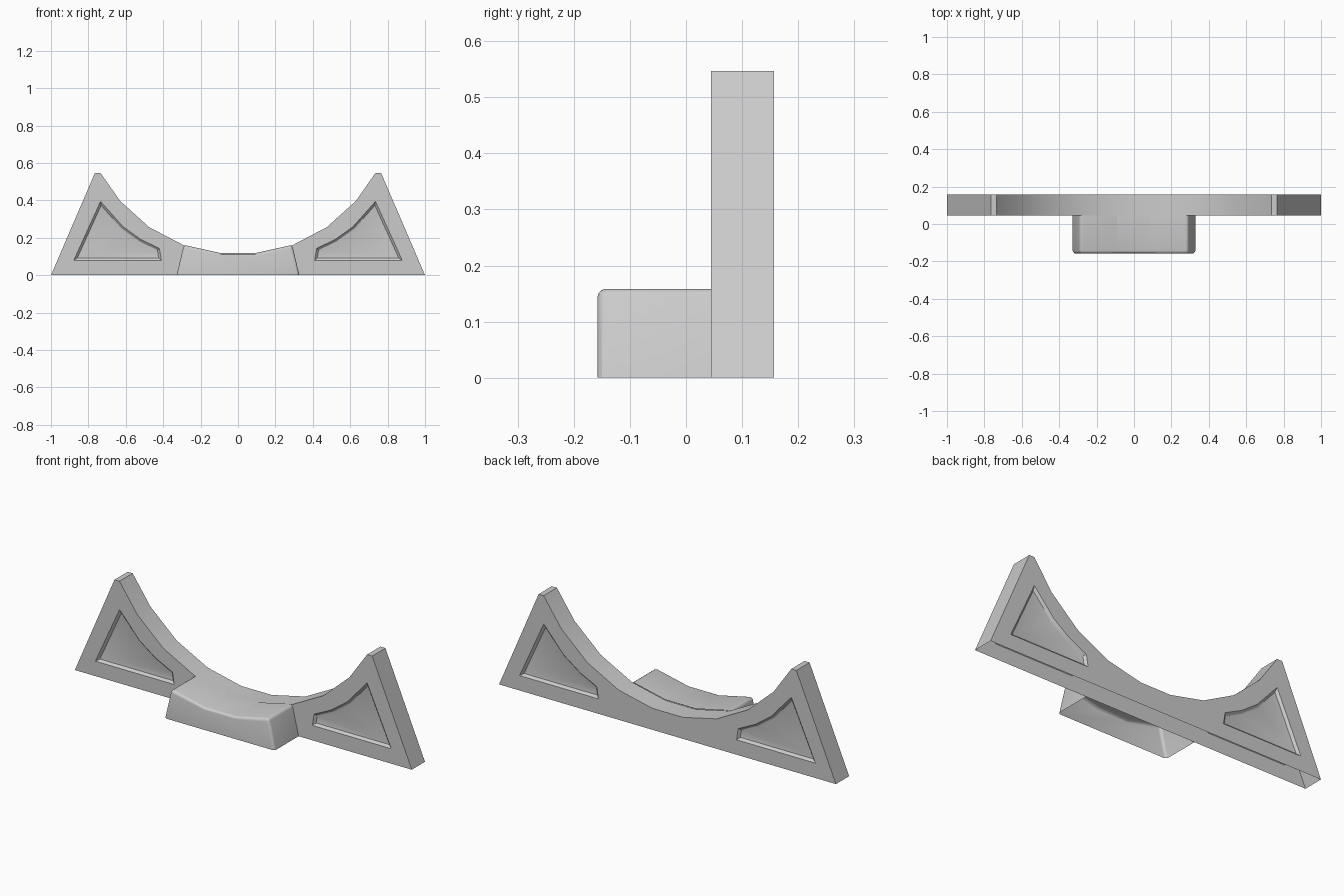
import bpy, bmesh, math

cube = bpy.data.objects.get("Cube")
if cube:
    bpy.data.objects.remove(cube)

grey = bpy.data.materials.new("light grey")
grey.use_nodes = True
GREY = (0.6, 0.6, 0.6, 1)
grey.diffuse_color = GREY
grey.node_tree.nodes["Principled BSDF"].inputs["Base Color"].default_value = GREY

FRONT, BACK, NOSE = 0.045, 0.157, -0.158


def ring(bm, points, y):
    return [bm.verts.new((x, y, z)) for x, z in points]


def loop_edges(bm, vs):
    return [bm.edges.new((a, b)) for a, b in zip(vs, vs[1:] + vs[:1])]


def mirrored(points):
    return [(-x, z) for x, z in points]


def inset(points, width):
    """Move every side of a clockwise outline inward by the same width."""
    out = []
    n = len(points)
    for i, (x, z) in enumerate(points):
        (ax, az), (bx, bz) = points[i - 1], points[(i + 1) % n]
        la, lb = math.hypot(x - ax, z - az), math.hypot(bx - x, bz - z)
        n1 = ((z - az) / la, -(x - ax) / la)
        n2 = ((bz - z) / lb, -(bx - x) / lb)
        k = width / (1 + n1[0] * n2[0] + n1[1] * n2[1])
        out.append((x + k * (n1[0] + n2[0]), z + k * (n1[1] + n2[1])))
    return out


def finish(bm, name):
    mesh = bpy.data.meshes.new(name)
    bm.to_mesh(mesh)
    bm.free()
    obj = bpy.data.objects.new(name, mesh)
    bpy.context.collection.objects.link(obj)
    mesh.materials.append(grey)
    bpy.ops.object.select_all(action="DESELECT")
    obj.select_set(True)
    bpy.context.view_layer.objects.active = obj
    bpy.ops.object.shade_smooth_by_angle(angle=math.radians(30))
    return obj


# Winged plate: open underneath, curved along the top
half = [(1, 0), (0.765, 0.547), (0.735, 0.547), (0.63, 0.397),
        (0.475, 0.257), (0.29, 0.16), (0.09, 0.115)]
outline = mirrored(half) + half[::-1]
recess = [(0.41, 0.08), (0.42, 0.143), (0.52, 0.192), (0.615, 0.26),
          (0.735, 0.395), (0.878, 0.08)]

bm = bmesh.new()
sides = []
for y, inward in ((FRONT, 1), (BACK, -1)):
    rim = ring(bm, outline, y)
    edges = loop_edges(bm, rim)
    # Sunken panel in each wing, on both faces
    for flip in (False, True):
        loops = []
        for width, depth in ((0, 0), (0.012, 0.012), (0.02, 0.014)):
            pts = inset(recess, width)
            loops.append(ring(bm, mirrored(pts) if flip else pts, y + inward * depth))
        edges += loop_edges(bm, loops[0])
        for outer, inner in zip(loops, loops[1:]):
            for i in range(len(outer)):
                j = (i + 1) % len(outer)
                quad = (outer[i], outer[j], inner[j], inner[i])
                bm.faces.new(quad)
        bm.faces.new(loops[-1])
    bmesh.ops.triangle_fill(bm, edges=edges, use_beauty=True, use_dissolve=False)
    sides.append(rim)
front, back = sides
for i in range(len(front) - 1):
    bm.faces.new((front[i], front[i + 1], back[i + 1], back[i]))
bmesh.ops.recalc_face_normals(bm, faces=bm.faces[:])
finish(bm, "winged_plate")

# Central block: open underneath and behind, with rounded front edges
profile = [(-0.328, 0), (-0.29, 0.162), (-0.09, 0.118),
           (0.09, 0.118), (0.29, 0.162), (0.328, 0)]
bm = bmesh.new()
nose, root = ring(bm, profile, NOSE), ring(bm, profile, FRONT)
cap = bm.faces.new(nose)
for i in range(len(nose) - 1):
    bm.faces.new((nose[i], nose[i + 1], root[i + 1], root[i]))
bmesh.ops.recalc_face_normals(bm, faces=bm.faces[:])
rounded = [e for e in bm.edges if len(e.link_faces) == 2
           and e.calc_face_angle() > math.radians(40)]
bmesh.ops.bevel(bm, geom=rounded, offset=0.016, segments=3, profile=0.5,
                affect="EDGES", clamp_overlap=True)
block = finish(bm, "center_block")
# Keep the creases between the top panels crisp
for edge in block.data.edges:
    a, b = (block.data.vertices[v].co for v in edge.vertices)
    if abs(a.y - b.y) > 0.1 and abs(a.x) < 0.12:
        edge.use_edge_sharp = True
